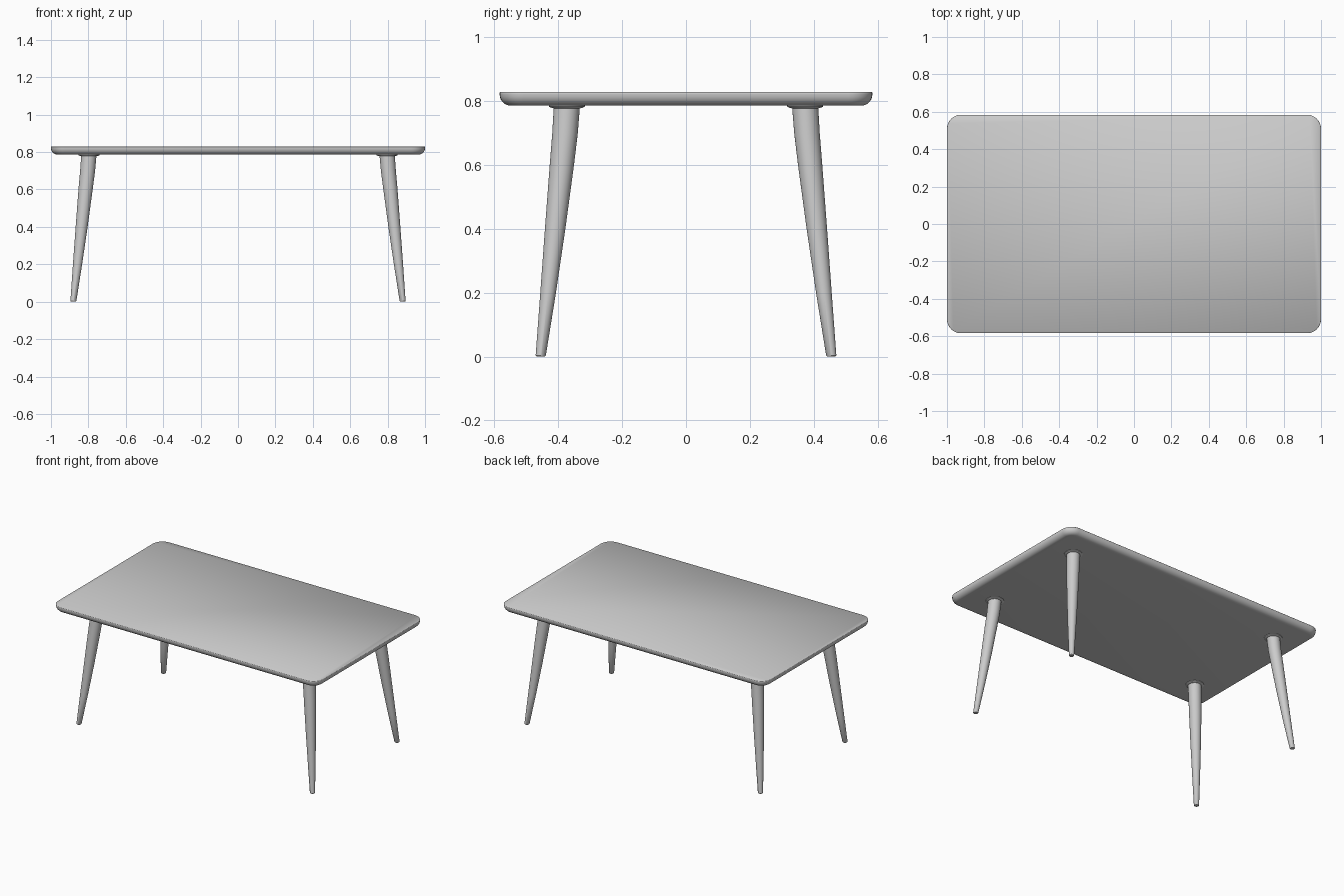
import bpy, bmesh, math

if "Cube" in bpy.data.objects:
    bpy.data.objects.remove(bpy.data.objects["Cube"])


def make_object(name, rings, angle):
    """Loft closed rings of points into a capped, smooth-shaded solid."""
    bm = bmesh.new()
    loops = [[bm.verts.new(p) for p in ring] for ring in rings]
    n = len(loops[0])
    for a, b in zip(loops, loops[1:]):
        for i in range(n):
            j = (i + 1) % n
            bm.faces.new((a[i], a[j], b[j], b[i]))
    bm.faces.new(loops[0][::-1])
    bm.faces.new(loops[-1])
    mesh = bpy.data.meshes.new(name)
    bm.to_mesh(mesh)
    bm.free()
    obj = bpy.data.objects.new(name, mesh)
    bpy.context.collection.objects.link(obj)
    bpy.ops.object.select_all(action='DESELECT')
    obj.select_set(True)
    bpy.context.view_layer.objects.active = obj
    bpy.ops.object.shade_smooth_by_angle(angle=math.radians(angle))
    return obj


def rounded_rect(hx, hy, r, z, steps=8):
    pts = []
    for k, (sx, sy) in enumerate(((1, 1), (-1, 1), (-1, -1), (1, -1))):
        for i in range(steps + 1):
            a = math.pi / 2 * (k + i / steps)
            pts.append((sx * (hx - r) + r * math.cos(a),
                        sy * (hy - r) + r * math.sin(a), z))
    return pts


def circle(cx, cy, r, z, n=32):
    return [(cx + r * math.cos(2 * math.pi * i / n),
             cy + r * math.sin(2 * math.pi * i / n), z) for i in range(n)]


def mirror_four(obj):
    mod = obj.modifiers.new("four_corners", 'MIRROR')
    mod.use_axis = (True, True, False)


# Table top: crisp upper edge, generously rounded underside edge
Z_BOTTOM, Z_TOP, ROUND = 0.786, 0.829, 0.036
profile = []
for i in range(8):
    a = math.pi / 2 * i / 7
    profile.append((ROUND * (1 - math.sin(a)), Z_BOTTOM + ROUND * (1 - math.cos(a))))
profile += [(0.0, Z_TOP - 0.002), (0.002, Z_TOP)]
make_object("table_top",
            [rounded_rect(1 - d, 0.584 - d, 0.075 - d, z) for d, z in profile], 50)

# Legs: splayed and tapered, (centre x, centre y, radius, z)
leg_profile = [
    (0.880, 0.455, 0.013, 0.0), (0.880, 0.455, 0.016, 0.004),
    (0.858, 0.432, 0.0245, 0.2), (0.836, 0.410, 0.032, 0.4),
    (0.815, 0.389, 0.038, 0.6), (0.804, 0.379, 0.0400, 0.7),
    (0.797, 0.373, 0.0410, 0.788)]
mirror_four(make_object("legs", [circle(*p) for p in leg_profile], 40))

# Mounting flanges where the legs meet the top
flange_profile = [(0.042, 0.778), (0.050, 0.780), (0.056, 0.783), (0.056, 0.788)]
mirror_four(make_object("leg_flanges",
                        [circle(0.797, 0.373, r, z) for r, z in flange_profile], 40))
